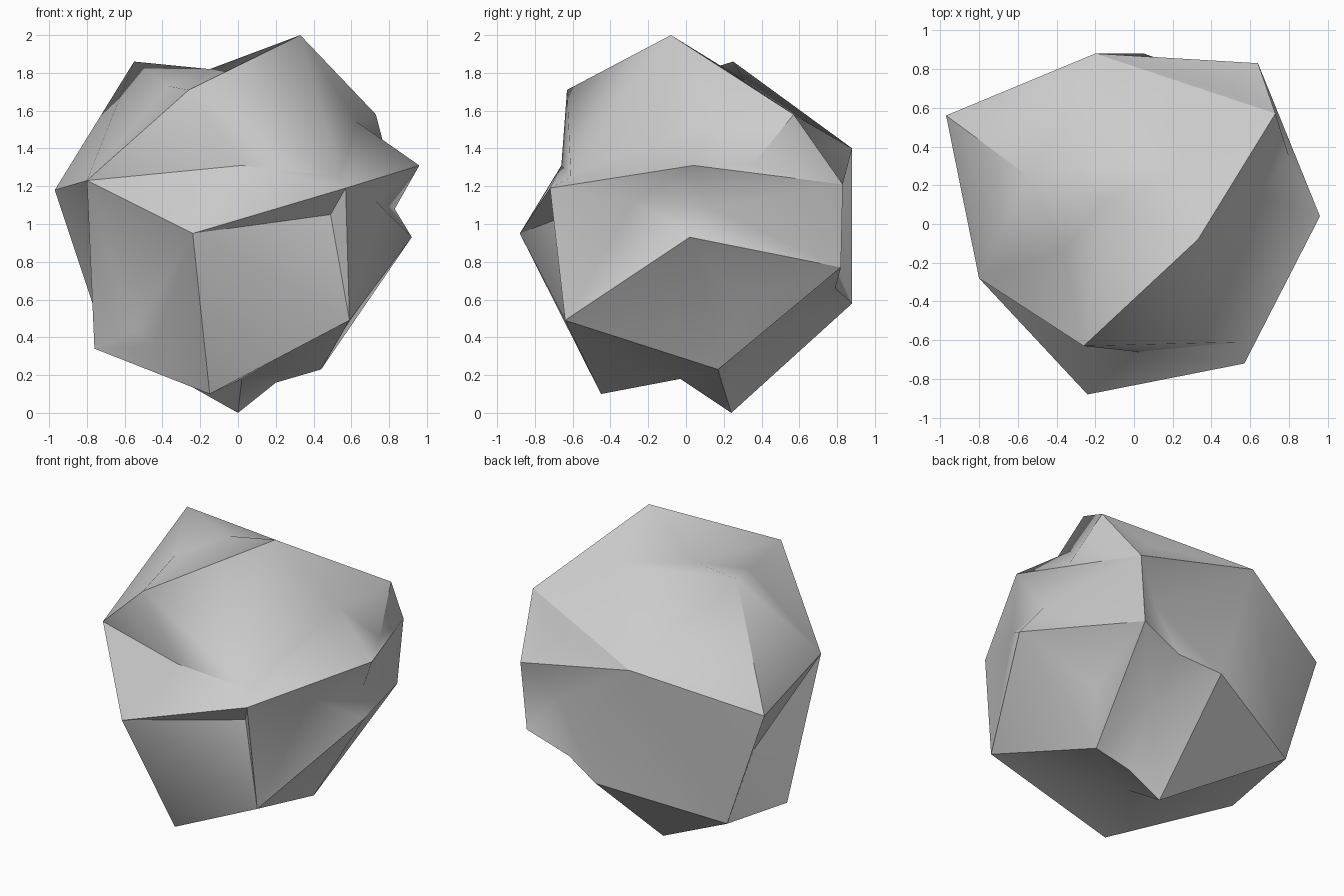
import bpy
import bmesh
from math import radians

cube = bpy.data.objects.get("Cube")
if cube:
    bpy.data.objects.remove(cube, do_unlink=True)

# Outer corners of the boulder
corners = {
    "A": (.33, -.08, 2), "B": (-.26, -.63, 1.71), "C": (-.55, .25, 1.86),
    "D": (-.97, .56, 1.18), "E": (-.8, -.28, 1.23), "F": (-.24, -.88, .95),
    "G": (.57, -.72, 1.19), "H": (.96, .04, 1.31), "I": (.92, .02, .93),
    "J": (.59, -.64, .49), "K": (.44, .17, .23), "L": (0, .24, 0),
    "M": (-.15, -.45, .1), "N": (-.76, .02, .34), "O": (.73, .57, 1.58),
    "P": (.64, .83, 1.21), "Q": (-.2, .88, 1.4), "R": (.05, .88, .58),
    "S": (.6, .82, .77), "T": (-.71, .58, .4),
}

# Hollows in order: own name, the corners around it, its deepest point.
# Later hollows may use the points of earlier ones as corners.
hollows = [
    ("p", "ABGHPO", (.54, -.61, 1.25)),
    ("x", "AGHPOp", (.63, .16, 1.54)),
    ("q", "HPOx", (.8, .35, 1.31)),
    ("c", "BEFGp", (.02, -.66, 1.31)),
    ("z", "ABCO", (-.15, .12, 1.82)),
    ("y", "ACOQz", (.32, .31, 1.76)),
    ("n", "BCEz", (-.37, -.14, 1.73)),
    ("v", "GHIJSP", (.83, .14, 1.08)),
    ("u", "GHIJv", (.73, -.27, 1.12)),
    ("w", "EFNM", (-.44, -.28, .36)),
    ("t", "EFNw", (-.55, -.15, .43)),
    ("f", "FGJ", (.49, -.62, 1.05)),
    ("o", "OPQ", (.45, .7, 1.4)),
    ("r", "PSRQ", (.44, .72, .98)),
    ("s", "SRLK", (.26, .45, .46)),
    ("e", "SRrs", (.31, .79, .66)),
    ("k", "IKS", (.54, .28, .57)),
    ("m", "JKLMNT", (.02, -.03, .18)),
    ("l", "KLms", (.2, .19, .16)),
    ("d", "DENT", (-.64, .2, .73)),
]


def press_hollow(bm, ring, point):
    """Replace the faces inside a ring of corners by a fan to a sunken point."""
    patch = [f for f in bm.faces if all(v in ring for v in f.verts)]
    inside = set(patch)
    rim = [tuple(e.verts) for f in patch for e in f.edges
           if sum(g in inside for g in e.link_faces) == 1]
    bmesh.ops.delete(bm, geom=patch, context="FACES_ONLY")
    centre = bm.verts.new(point)
    for a, b in rim:
        bm.faces.new((a, b, centre))
    return centre


# Boulder body: a faceted hull with hollows pressed in
bm = bmesh.new()
verts = {name: bm.verts.new(co) for name, co in corners.items()}
bmesh.ops.convex_hull(bm, input=list(bm.verts))
for name, ring, point in hollows:
    verts[name] = press_hollow(bm, {verts[n] for n in ring}, point)

# Tidy leftovers
loose_edges = [e for e in bm.edges if not e.link_faces]
bmesh.ops.delete(bm, geom=loose_edges, context="EDGES")
loose_verts = [v for v in bm.verts if not v.link_faces]
bmesh.ops.delete(bm, geom=loose_verts, context="VERTS")
bmesh.ops.recalc_face_normals(bm, faces=list(bm.faces))

mesh = bpy.data.meshes.new("boulder")
bm.to_mesh(mesh)
bm.free()
boulder = bpy.data.objects.new("boulder", mesh)
bpy.context.collection.objects.link(boulder)

# Plain grey stone
stone = bpy.data.materials.new("grey stone")
stone.use_nodes = True
grey = (.6, .6, .6, 1)
stone.diffuse_color = grey
stone.node_tree.nodes["Principled BSDF"].inputs["Base Color"].default_value = grey
mesh.materials.append(stone)

# Soft shading over shallow folds, crisp on steep ones
for obj in bpy.context.selected_objects:
    obj.select_set(False)
boulder.select_set(True)
bpy.context.view_layer.objects.active = boulder
bpy.ops.object.shade_smooth_by_angle(angle=radians(42))
